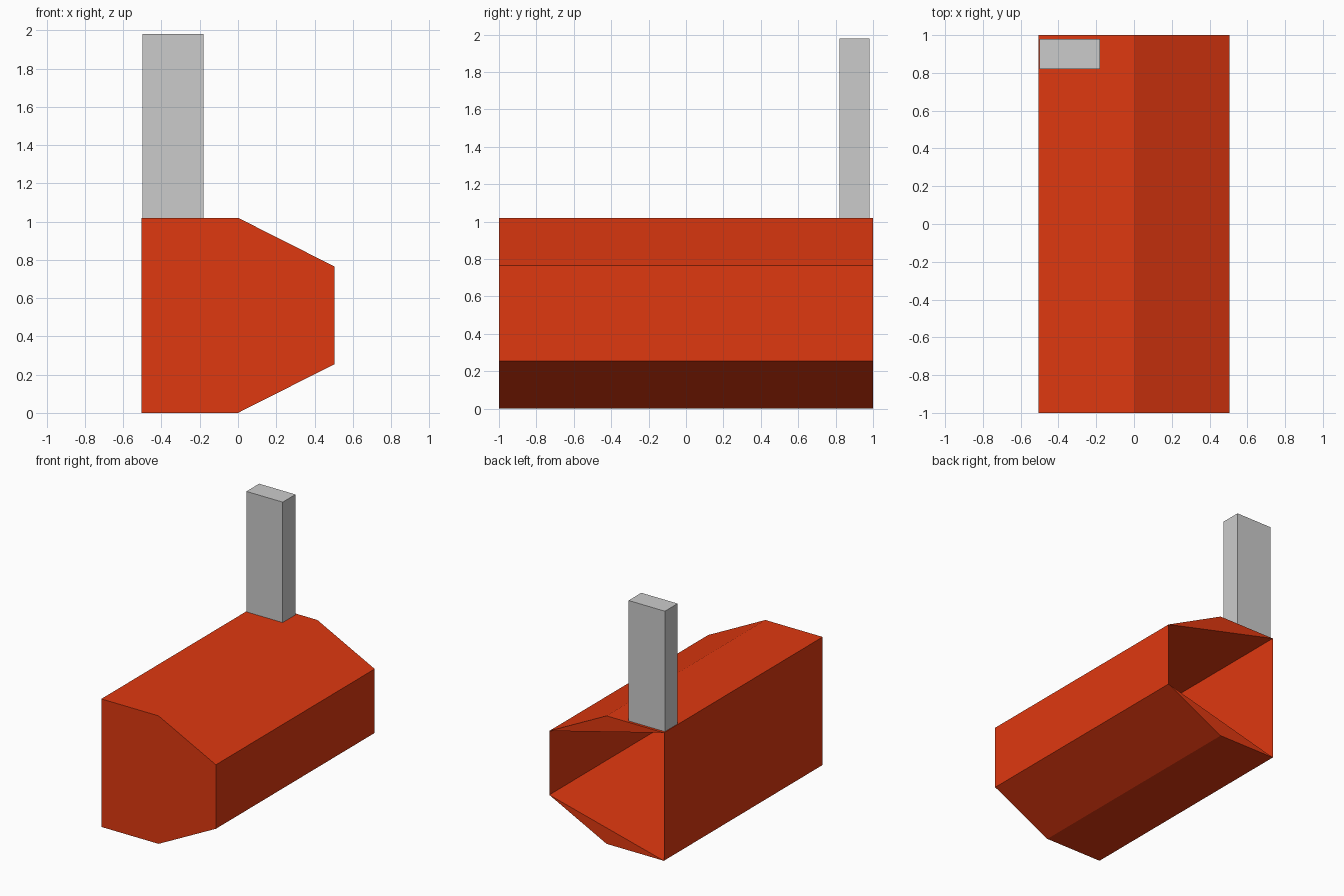
import bpy, bmesh

if "Cube" in bpy.data.objects:
    bpy.data.objects.remove(bpy.data.objects["Cube"])

W, L, H = 0.505, 1.0, 1.02


def finish(bm, name, colour=None):
    mesh = bpy.data.meshes.new(name)
    bm.to_mesh(mesh)
    bm.free()
    obj = bpy.data.objects.new(name, mesh)
    bpy.context.collection.objects.link(obj)
    if colour:
        mat = bpy.data.materials.new(name + "_paint")
        mat.diffuse_color = colour
        mat.use_nodes = True
        mat.node_tree.nodes["Principled BSDF"].inputs["Base Color"].default_value = mat.diffuse_color
        mesh.materials.append(mat)
    return obj


# Body: chamfered profile swept front to back
profile = [(-W, 0), (0, 0), (W, 0.255), (W, 0.765), (0, H), (-W, H)]
bm = bmesh.new()
front = [bm.verts.new((x, -L, z)) for x, z in profile]
back = [bm.verts.new((x, L, z)) for x, z in profile]
bm.faces.new(front)
for i in range(6):
    j = (i + 1) % 6
    bm.faces.new((front[j], front[i], back[i], back[j]))

# Back end: corner triangles closed, tapered opening left between them
for a, b, c in ((0, 1, 2), (3, 4, 5)):
    bm.faces.new((back[c], back[b], back[a]))

# Floor and ceiling of the recess
bm.faces.new((back[0], back[2], front[2], front[0]))
bm.faces.new((back[3], back[5], front[5], front[3]))
finish(bm, "body", (0.74, 0.04, 0.005, 1))

# Chimney: upright box at the back left corner
bm = bmesh.new()
bmesh.ops.create_cube(bm, size=1)
bmesh.ops.scale(bm, vec=(0.32, 0.16, 0.96), verts=bm.verts)
bmesh.ops.translate(bm, vec=(-0.34, 0.9, 1.5), verts=bm.verts)
finish(bm, "chimney")
